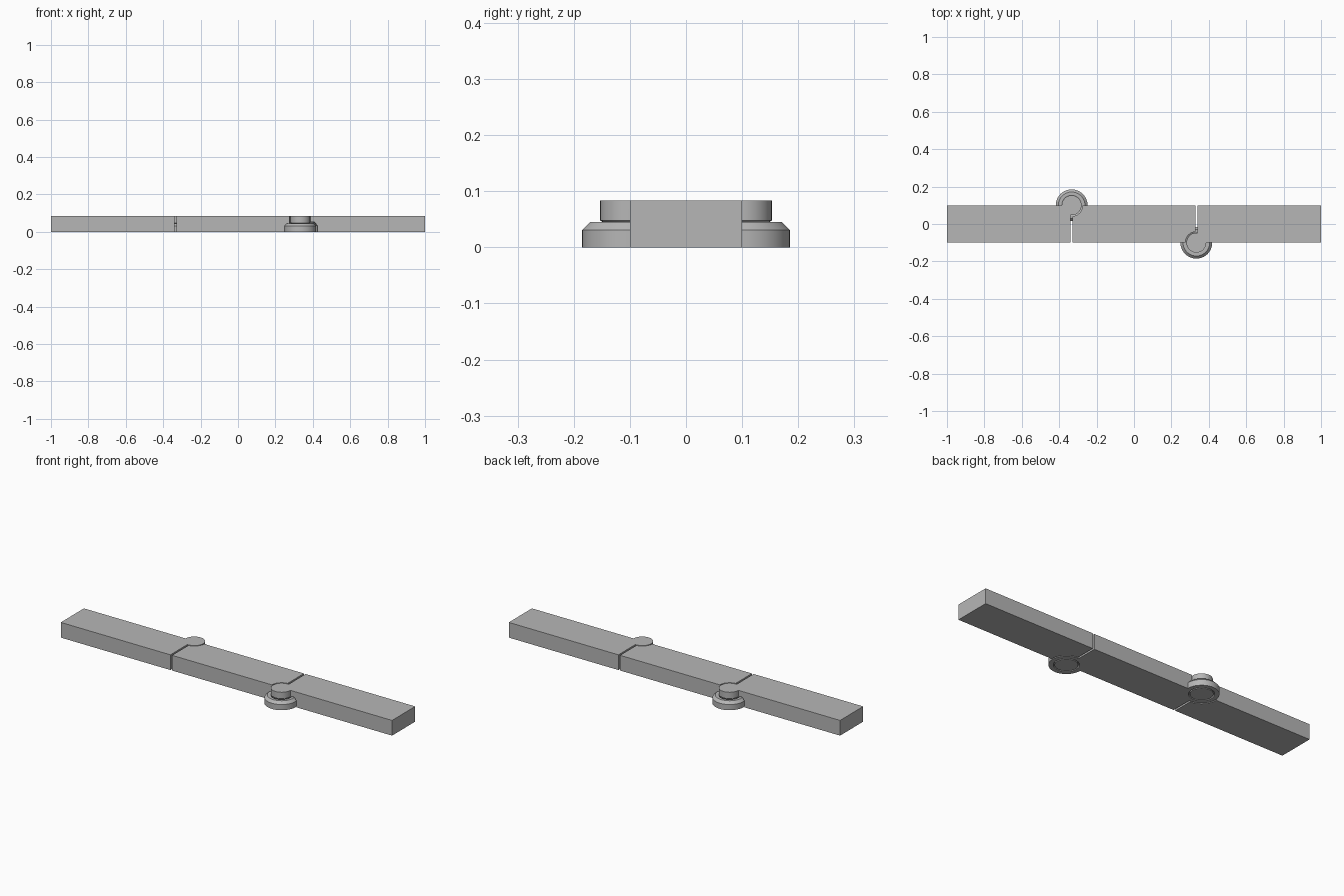
import bpy, bmesh, math

if "Cube" in bpy.data.objects:
    bpy.data.objects.remove(bpy.data.objects["Cube"], do_unlink=True)

HEIGHT, HALF_WIDTH = 0.083, 0.1
PIVOT_X, PIVOT_Y = 1 / 3, 0.1
GAP = 0.005
SEGMENTS = 64

grey = bpy.data.materials.new("Grey plastic")
grey.use_nodes = True
colour = (0.47, 0.47, 0.47, 1)
grey.diffuse_color = colour
grey.node_tree.nodes["Principled BSDF"].inputs["Base Color"].default_value = colour


def finish(name, bm):
    bmesh.ops.recalc_face_normals(bm, faces=bm.faces)
    mesh = bpy.data.meshes.new(name)
    bm.to_mesh(mesh)
    bm.free()
    mesh.materials.append(grey)
    obj = bpy.data.objects.new(name, mesh)
    bpy.context.collection.objects.link(obj)
    return obj


def bar(name, x0, x1):
    bm = bmesh.new()
    bmesh.ops.create_cube(bm, size=1)
    for v in bm.verts:
        v.co.x = x0 if v.co.x < 0 else x1
        v.co.y *= 2 * HALF_WIDTH
        v.co.z = (v.co.z + 0.5) * HEIGHT
    return finish(name, bm)


def turned(name, side, profile):
    """Solid of revolution around one hinge axis; profile is (radius, z)."""
    bm = bmesh.new()
    rings = []
    for r, z in profile:
        rings.append([bm.verts.new((
            side * PIVOT_X + r * math.cos(math.tau * i / SEGMENTS),
            -side * PIVOT_Y + r * math.sin(math.tau * i / SEGMENTS), z))
            for i in range(SEGMENTS)])
    for low, high in zip(rings, rings[1:]):
        for i in range(SEGMENTS):
            j = (i + 1) % SEGMENTS
            bm.faces.new((low[i], low[j], high[j], high[i]))
    bm.faces.new(rings[0][::-1])
    bm.faces.new(rings[-1])
    return finish(name, bm)


def combine(obj, other, operation):
    mod = obj.modifiers.new(operation.title(), 'BOOLEAN')
    mod.operation = operation
    mod.solver = 'EXACT'
    mod.object = other
    bpy.context.view_layer.update()
    graph = bpy.context.evaluated_depsgraph_get()
    result = bpy.data.meshes.new_from_object(obj.evaluated_get(graph))
    obj.modifiers.clear()
    obj.data = result
    bpy.data.objects.remove(other, do_unlink=True)


# Hinge profiles: pin, its socket, the collar and the collar's pocket
pin = [(0.056, 0), (0.056, 0.008), (0.038, 0.028), (0.047, 0.044),
       (0.053, 0.048), (0.053, HEIGHT)]
socket = [(0.062, -0.02), (0.062, 0.01), (0.045, 0.029), (0.053, 0.043),
          (0.059, 0.047), (0.059, 0.12)]
collar = [(0.085, 0), (0.085, 0.031), (0.071, 0.045)]
pocket = [(0.091, -0.02), (0.091, 0.033), (0.076, 0.051)]

# Middle link carries a collar and socket at each hinge
middle = bar("middle_link", -PIVOT_X + GAP, PIVOT_X - GAP)
for side in (-1, 1):
    combine(middle, turned("collar", side, collar), 'UNION')
    combine(middle, turned("socket_cutter", side, socket), 'DIFFERENCE')
links = [middle]

# End links clear the collar and carry the pin
for side, name in ((-1, "right_link"), (1, "left_link")):
    ends = sorted((side, side * (PIVOT_X + GAP)))
    link = bar(name, *ends)
    combine(link, turned("pocket_cutter", side, pocket), 'DIFFERENCE')
    combine(link, turned("pin", side, pin), 'UNION')
    links.append(link)

# Smooth the turned surfaces, keep the edges crisp
bpy.ops.object.select_all(action='DESELECT')
for link in links:
    link.select_set(True)
bpy.context.view_layer.objects.active = middle
bpy.ops.object.shade_smooth_by_angle(angle=math.radians(25))
